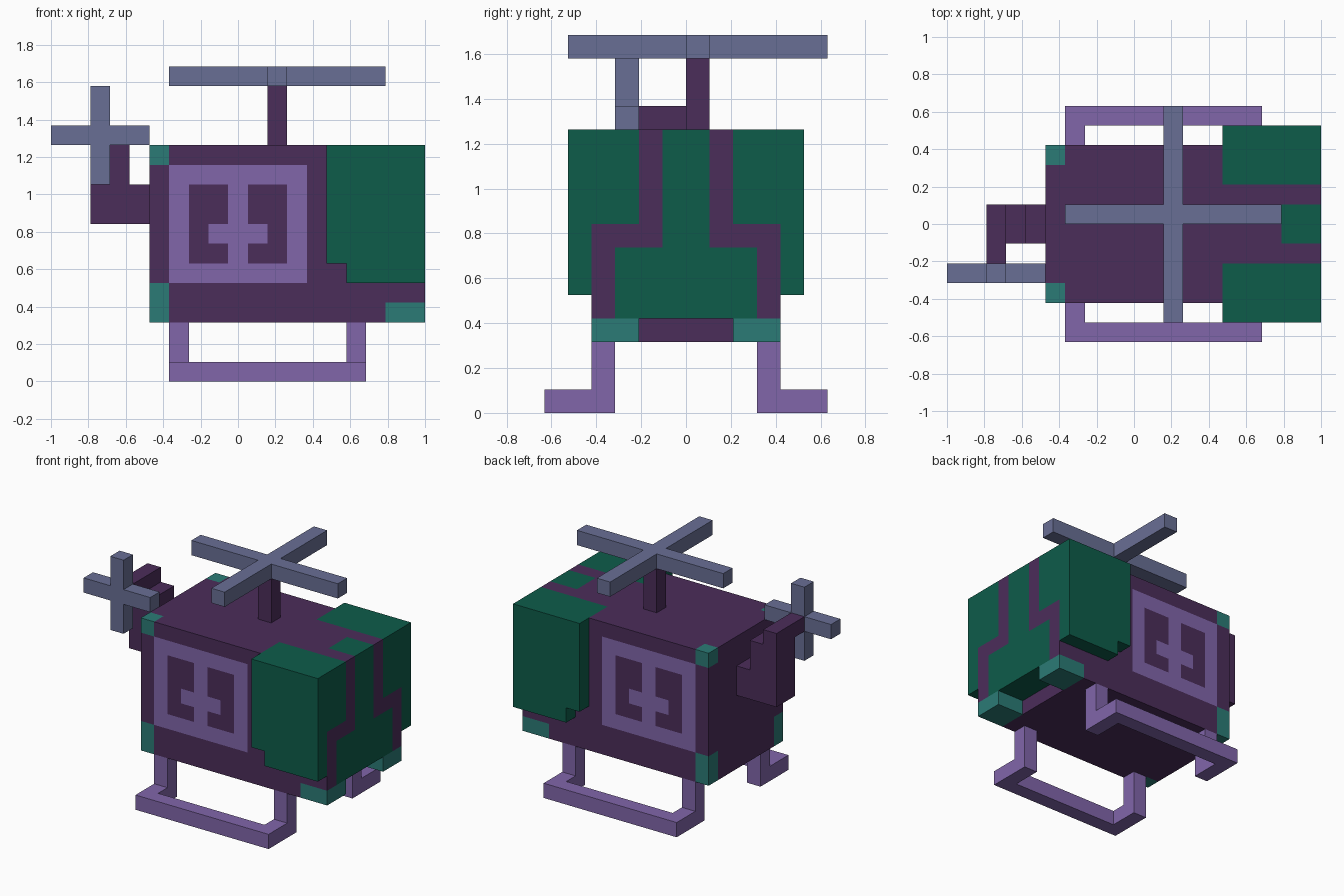
import bpy, bmesh
from mathutils import Vector

U = 2 / 19          # one block of the block grid
cells = {}          # block position -> part that owns it

cube = bpy.data.objects.get("Cube")
if cube:
    bpy.data.objects.remove(cube, do_unlink=True)


def make_material(name, rgb):
    """Flat material from an 8-bit screen colour."""
    lin = [((c / 255 + 0.055) / 1.055) ** 2.4 for c in rgb]
    mat = bpy.data.materials.new(name)
    mat.use_nodes = True
    mat.diffuse_color = (*lin, 1)
    bsdf = next(n for n in mat.node_tree.nodes if n.type == "BSDF_PRINCIPLED")
    bsdf.inputs["Base Color"].default_value = (*lin, 1)
    bsdf.inputs["Roughness"].default_value = 0.9
    return mat


def fill(part, x, y, z, mirror=False):
    """Give a box of blocks to a part; None carves it away. Later calls win."""
    for i in range(*x):
        for j in range(*y):
            for k in range(*z):
                for jj in ((j, -1 - j) if mirror else (j,)):
                    if part:
                        cells[i, jj, k] = part
                    else:
                        cells.pop((i, jj, k), None)


def build(part, mat):
    """Skin the exposed block sides of a part and merge flat areas."""
    bm = bmesh.new()
    verts = {}
    for cell, owner in cells.items():
        if owner != part:
            continue
        for axis in range(3):
            u, v = (axis + 1) % 3, (axis + 2) % 3
            for side in (0, 1):
                beside = list(cell)
                beside[axis] += 2 * side - 1
                if tuple(beside) in cells:
                    continue
                loop = []
                for a, b in ((0, 0), (1, 0), (1, 1), (0, 1)):
                    p = list(cell)
                    p[axis] += side
                    p[u] += a
                    p[v] += b
                    p = tuple(p)
                    if p not in verts:
                        verts[p] = bm.verts.new(Vector(p) * U - Vector((1, 0, 0)))
                    loop.append(verts[p])
                bm.faces.new(loop if side else loop[::-1])
    bmesh.ops.dissolve_limit(bm, angle_limit=0.01, verts=bm.verts[:], edges=bm.edges[:])
    mesh = bpy.data.meshes.new(part)
    bm.to_mesh(mesh)
    bm.free()
    mesh.materials.append(mat)
    bpy.context.collection.objects.link(bpy.data.objects.new(part, mesh))


# Hull, with the gap under the nose
fill("hull", (5, 19), (-4, 4), (3, 12))
fill(None, (17, 19), (-2, 2), (3, 4))

# Side panels with a pair of mirrored bracket shapes left in hull colour
fill("side_panel", (6, 13), (3, 4), (5, 11), True)
for outer, inner in ((7, 8), (11, 10)):
    fill("hull", (outer, outer + 1), (3, 4), (6, 10), True)
    fill("hull", (inner, inner + 1), (3, 4), (6, 7), True)
    fill("hull", (inner, inner + 1), (3, 4), (8, 10), True)

# Windshield in the nose
fill("windshield", (17, 19), (0, 1), (7, 12), True)
fill("windshield", (17, 19), (0, 3), (4, 7), True)

# Bulging side windows with a notch at the lower rear corner
fill("side_window", (14, 19), (2, 5), (8, 12), True)
fill("side_window", (14, 19), (4, 5), (5, 8), True)
fill(None, (14, 15), (4, 5), (5, 6), True)

# Corner caps and nose bumpers
fill("corner_cap", (5, 6), (3, 4), (11, 12), True)
fill("corner_cap", (5, 6), (3, 4), (3, 5), True)
fill("nose_bumper", (17, 19), (2, 4), (3, 4), True)

# Landing skids
for x in (6, 15):
    fill("landing_skid", (x, x + 1), (3, 4), (0, 3), True)
    fill("landing_skid", (x, x + 1), (4, 5), (0, 1), True)
fill("landing_skid", (6, 16), (5, 6), (0, 1), True)

# Main rotor
fill("rotor_mast", (11, 12), (0, 1), (12, 15))
fill("main_rotor", (6, 17), (0, 1), (15, 16))
fill("main_rotor", (11, 12), (-5, 6), (15, 16))

# Stepped tail and tail rotor on a stub shaft
for x, top in ((2, 13), (3, 12), (4, 10)):
    fill("tail", (x, x + 1), (-1, 1), (8, top))
fill("tail", (2, 3), (-2, -1), (12, 13))
fill("tail_rotor", (0, 5), (-3, -2), (12, 13))
fill("tail_rotor", (2, 3), (-3, -2), (10, 15))

# Colours
plum = make_material("dark plum", (75, 45, 90))
violet = make_material("light violet", (129, 102, 170))
green = make_material("deep green", (13, 92, 74))
teal = make_material("teal", (43, 123, 118))
slate = make_material("slate blue", (105, 111, 149))

parts = {
    plum: ("hull", "rotor_mast", "tail"),
    violet: ("side_panel", "landing_skid"),
    green: ("windshield", "side_window"),
    teal: ("corner_cap", "nose_bumper"),
    slate: ("main_rotor", "tail_rotor"),
}
for mat, names in parts.items():
    for name in names:
        build(name, mat)
